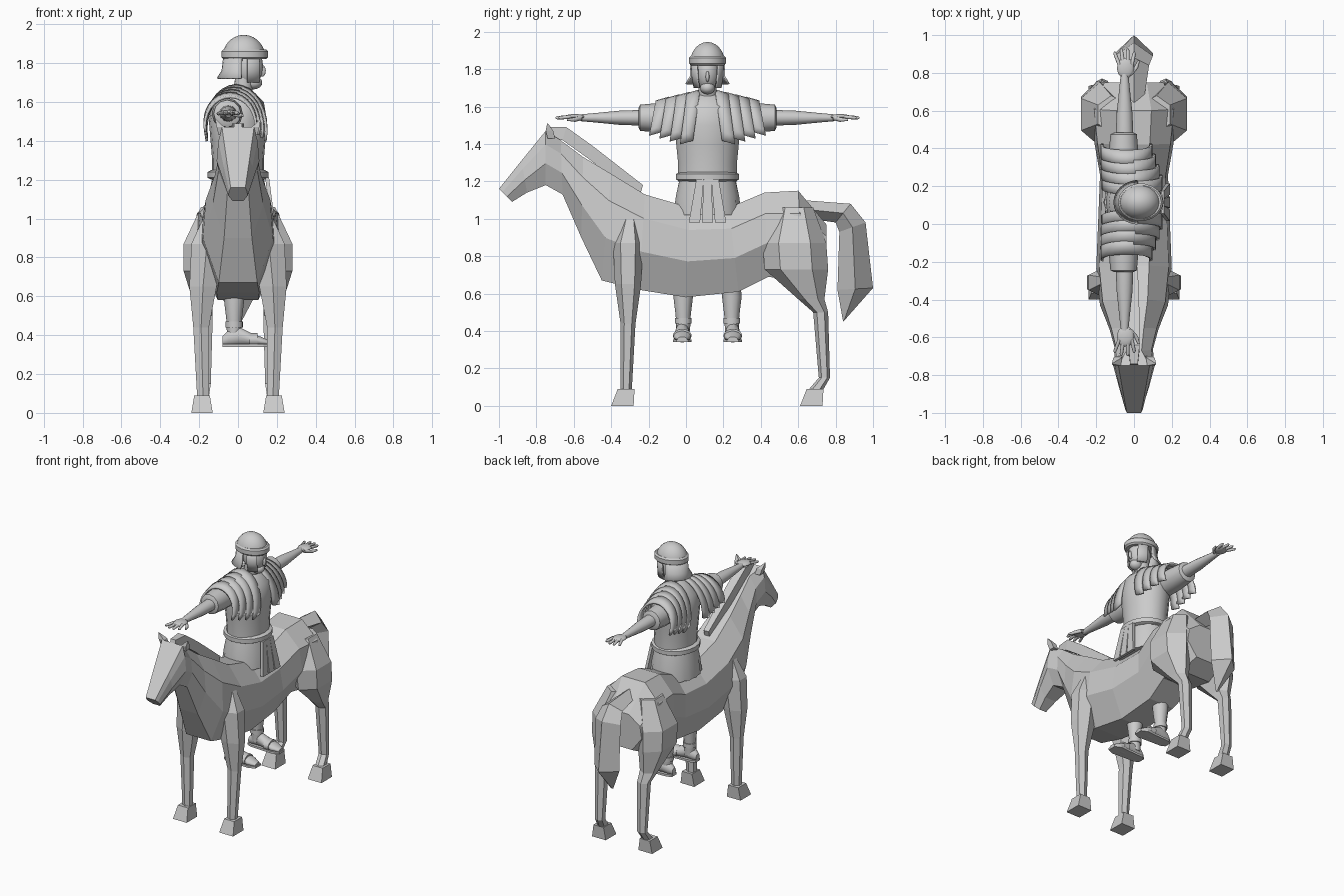
import bpy, bmesh
from math import sin, cos, pi, radians
from mathutils import Vector

default_cube = bpy.data.objects.get("Cube")
if default_cube:
    bpy.data.objects.remove(default_cube, do_unlink=True)

colour = (.6, .6, .6, 1)
grey = bpy.data.materials.new("plain grey")
grey.use_nodes = True
grey.diffuse_color = colour
grey.node_tree.nodes["Principled BSDF"].inputs["Base Color"].default_value = colour

SIDES = {"left": 1, "right": -1}
PLANES = {'x': "yz", 'y': "xz", 'z': "xy"}
MIDDLE = .115  # the rider's centre along y


def loft(name, rings, smooth=False, closed=True, thickness=0):
    """Skin a list of point rings; open rings make a sheet with thickness."""
    bm = bmesh.new()
    rows = [[bm.verts.new(point) for point in ring] for ring in rings]
    count = len(rows[0])
    for lower, upper in zip(rows, rows[1:]):
        for i in range(count if closed else count - 1):
            j = (i + 1) % count
            bm.faces.new((lower[i], lower[j], upper[j], upper[i]))
    if closed:
        bm.faces.new(rows[0])
        bm.faces.new(rows[-1])
    bmesh.ops.recalc_face_normals(bm, faces=bm.faces)
    mesh = bpy.data.meshes.new(name)
    bm.to_mesh(mesh)
    bm.free()
    mesh.materials.append(grey)
    obj = bpy.data.objects.new(name, mesh)
    bpy.context.collection.objects.link(obj)
    if thickness:
        shell = obj.modifiers.new("thickness", 'SOLIDIFY')
        shell.thickness = thickness
        shell.offset = 0
    if smooth:
        bpy.ops.object.select_all(action='DESELECT')
        obj.select_set(True)
        bpy.context.view_layer.objects.active = obj
        bpy.ops.object.shade_smooth_by_angle(angle=radians(40))


def oval(axis, centre, first, second, count=18, wave=0):
    """Ring of points around a centre, square to the axis."""
    points = []
    for i in range(count):
        angle = 2 * pi * i / count
        swell = 1 + wave * (-1) ** i
        point = Vector(centre)
        setattr(point, PLANES[axis][0], getattr(point, PLANES[axis][0]) + first * swell * cos(angle))
        setattr(point, PLANES[axis][1], getattr(point, PLANES[axis][1]) + second * swell * sin(angle))
        points.append(point)
    return points


def column(name, profile, y=MIDDLE):
    """Upright rounded form from (z, x, radius x, radius y)."""
    loft(name, [oval('z', (x, y, z), rx, ry) for z, x, rx, ry in profile], True)


def ball(name, centre, rx, ry, rz, lowest=-85):
    """Ellipsoid, cut flat at the lowest latitude."""
    x, y, z = centre
    angles = [radians(lowest + (85 - lowest) * i / 8) for i in range(9)]
    loft(name, [oval('z', (x, y, z + rz * sin(a)), rx * cos(a), ry * cos(a)) for a in angles], True)


def block(name, *levels):
    """Four-sided bar through levels of (x, y, z, half x, half y)."""
    loft(name, [[(x - a, y - b, z), (x + a, y - b, z), (x + a, y + b, z), (x - a, y + b, z)]
                for x, y, z, a, b in levels])


# ---------- Horse ----------
# trunk, neck and head: top y and z, bottom y and z, widest half width
trunk = [
    (.75, .97, .75, .72, .17), (.6, 1.15, .63, .66, .23), (.42, 1.14, .44, .69, .21),
    (.23, 1.06, .28, .61, .18), (.02, 1.06, 0, .58, .19), (-.22, 1.13, -.25, .62, .2),
    (-.4, 1.24, -.45, .67, .18), (-.55, 1.33, -.56, .9, .13), (-.67, 1.42, -.66, 1.13, .1),
    (-.75, 1.47, -.75, 1.18, .11), (-.88, 1.31, -.85, 1.14, .08), (-1, 1.16, -.93, 1.09, .05),
]
rings = []
for top_y, top_z, low_y, low_z, width in trunk:
    top, low = Vector((0, top_y, top_z)), Vector((0, low_y, low_z))
    crest = .75 if top_y < -.7 else .4
    half = [top.lerp(low, t) + Vector((width * k, 0, 0))
            for t, k in ((0, crest), (.25, .92), (.6, 1), (1, .55))]
    rings.append(half + [Vector((-p.x, p.y, p.z)) for p in reversed(half)])
loft("horse_body", rings)

# legs: z, middle y, half depth, middle x, half width
legs = {
    "front": [(1, -.3, .04, .13, .05), (.87, -.31, .08, .16, .08), (.65, -.31, .07, .18, .07),
              (.44, -.31, .04, .19, .04), (.08, -.32, .03, .18, .03)],
    "hind": [(1.06, .58, .1, .12, .07), (.87, .58, .17, .18, .1), (.73, .59, .17, .19, .09),
             (.57, .67, .07, .18, .05), (.5, .72, .04, .17, .04), (.15, .74, .03, .17, .03),
             (.08, .69, .04, .18, .03)],
}
outline = ((-1, -.6), (0, -1), (1, -.5), (1, .5), (0, 1), (-1, .6))
for side, s in SIDES.items():
    for part, levels in legs.items():
        loft(f"horse_{part}_leg_{side}",
             [[(s * (x + a * width), y + b * depth, z) for a, b in outline]
              for z, y, depth, x, width in levels])
        foot_y = levels[-1][1]
        block(f"horse_{part}_hoof_{side}", (s * .185, foot_y, .09, .04, .045),
              (s * .185, foot_y - .02, 0, .055, .06))
    block(f"horse_ear_{side}", (s * .08, -.72, 1.43, .02, .02), (s * .09, -.73, 1.47, .02, .02),
          (s * .115, -.74, 1.51, .002, .002))

# mane strip along the crest
loft("horse_mane", [[(-w, y, z), (w, y, z), (w, y - .02, z - .07), (-w, y - .02, z - .07)]
                    for y, z, w in ((-.74, 1.49, .02), (-.64, 1.49, .03), (-.5, 1.39, .03), (-.23, 1.18, .02))])

# tail: outer y and z, inner y and z, half width
tail = [(.62, 1.1, .66, 1, .05), (.88, 1.08, .8, .98, .08), (.96, .98, .82, .93, .1),
        (1, .63, .81, .62, .1), (.85, .46, .84, .45, .01)]
loft("horse_tail", [[(0, a, b), (w, (a + c) / 2, (b + d) / 2), (0, c, d), (-w, (a + c) / 2, (b + d) / 2)]
                    for a, b, c, d, w in tail])

# ---------- Rider, facing +x ----------
torso = [(1.2, .16), (1.3, .16), (1.4, .17), (1.5, .18), (1.6, .16), (1.65, .1), (1.68, .05)]
column("rider_torso", [(z, 0, r * .83, r) for z, r in torso])
column("rider_belt", [(z, 0, r * .92, r) for z, r in ((1.2, .15), (1.21, .17), (1.24, .17), (1.25, .15))])
loft("rider_skirt", [oval('z', (0, MIDDLE, z), r * .88, r, 36, wave)
                     for z, r, wave in ((1.21, .15, 0), (1.12, .17, .01), (1.02, .18, .03))], True)
for place in (-1, 0, 1):
    block(f"rider_apron_strap_{place + 1}", (.15, MIDDLE + place * .04, 1.21, .01, .02),
          (.18, MIDDLE + place * .07, .98, .01, .03))

# head and helmet
column("rider_neck", [(1.63, .02, .05, .05), (1.75, .04, .05, .05)])
ball("rider_head", (.05, MIDDLE, 1.78), .08, .066, .1)
ball("rider_chin", (.08, MIDDLE, 1.7), .045, .04, .035)
ball("rider_nose", (.125, MIDDLE, 1.76), .018, .01, .03)
ball("helmet_dome", (.03, MIDDLE, 1.83), .11, .095, .115, 0)
column("helmet_brow_band", [(z, .035, r + .02, r) for z, r in
                            ((1.82, .09), (1.83, .1), (1.86, .1), (1.87, .09))])


def guard(name, x, start, end, profile):
    """Curved plate hanging from the helmet, from (z, radius x, radius y)."""
    angles = [radians(start + (end - start) * i / 12) for i in range(13)]
    loft(name, [[(x + rx * cos(a), MIDDLE + ry * sin(a), z) for a in angles] for z, rx, ry in profile],
         True, False, .01)


guard("helmet_neck_guard", .03, 95, 265, [(1.84, .1, .09), (1.76, .11, .09), (1.72, .135, .115)])


def limb(name, axis, path, flat=1):
    """Rounded limb from (centre, radius)."""
    loft(name, [oval(axis, centre, r, r * flat, 12) for centre, r in path], True)


for side, s in SIDES.items():
    def out(distance):
        return MIDDLE + s * distance

    guard(f"helmet_cheek_guard_{side}", .04, s * 40, s * 85,
          [(1.84, .09, .085), (1.76, .088, .08), (1.7, .088, .07)])

    # arched shoulder lames, each smaller and further out
    for i in range(4):
        near, step = .04 + .055 * i, .035
        rows = []
        for k in range(3):
            row = []
            for j in range(17):
                angle = radians(13 * j - 14)
                across, height = cos(angle), sin(angle)
                row.append((-.01 * (i + 1) + (.155 - .008 * i) * across,
                            out(near + step * k + .03 * (1 - height)),
                            1.47 + .01 * (i - k) + (.215 - .023 * i) * height))
            rows.append(row)
        loft(f"shoulder_plate_{i}_{side}", rows, True, False, .014)

    # sleeve, arm and hand
    limb(f"rider_sleeve_{side}", 'y', [((-.055, out(d), 1.54), r) for d, r in
                                       ((.14, .08), (.25, .08), (.36, .07), (.37, .05))])
    limb(f"rider_arm_{side}", 'y', [((-.05, out(d), 1.54), r) for d, r in
                                    ((.34, .047), (.47, .042), (.6, .028), (.68, .02))], .9)
    ball(f"rider_palm_{side}", (-.045, out(.71), 1.545), .045, .055, .015)
    for i in range(4):
        spread = i - 1.5
        root = -.045 + .022 * spread
        tip = -.05 + .034 * spread
        reach = .815 - .008 * spread * spread
        limb(f"rider_finger_{i}_{side}", 'y', [((root, out(.73), 1.545), .011),
                                               ((tip, out(reach - .01), 1.54), .009),
                                               ((tip, out(reach), 1.54), .004)])
    limb(f"rider_thumb_{side}", 'y', [((-.025, out(.67), 1.54), .013), ((.01, out(.71), 1.53), .012),
                                      ((.025, out(.75), 1.53), .006)])

    # leg and sandal
    limb(f"rider_leg_{side}", 'z', [((-.02, out(d), z), r) for z, d, r in
                                    ((1.1, .08, .08), (.86, .1, .07), (.7, .12, .055), (.58, .13, .052),
                                     (.48, .13, .04), (.38, .13, .036))])
    loft(f"rider_foot_{side}", [oval('x', (x, out(.135), .345 + tall), wide, tall) for x, wide, tall in
                                ((-.08, .02, .025), (-.05, .035, .04), (0, .036, .05), (.06, .043, .035),
                                 (.12, .048, .023), (.17, .025, .012))], True)
    loft(f"sandal_sole_{side}", [[(x, out(.135 + a * w), z) for a, z in
                                  ((-1, .34), (-1, .355), (1, .355), (1, .34))]
                                 for x, w in ((-.08, .025), (-.05, .04), (.06, .045), (.13, .05), (.175, .03))])
    loft(f"sandal_toe_strap_{side}", [oval('x', (x, out(.135), .375), .05, .036) for x in (.06, .1)], True)
    column(f"sandal_ankle_strap_{side}", [(z, -.02, .045, .045) for z in (.44, .47)], out(.13))
